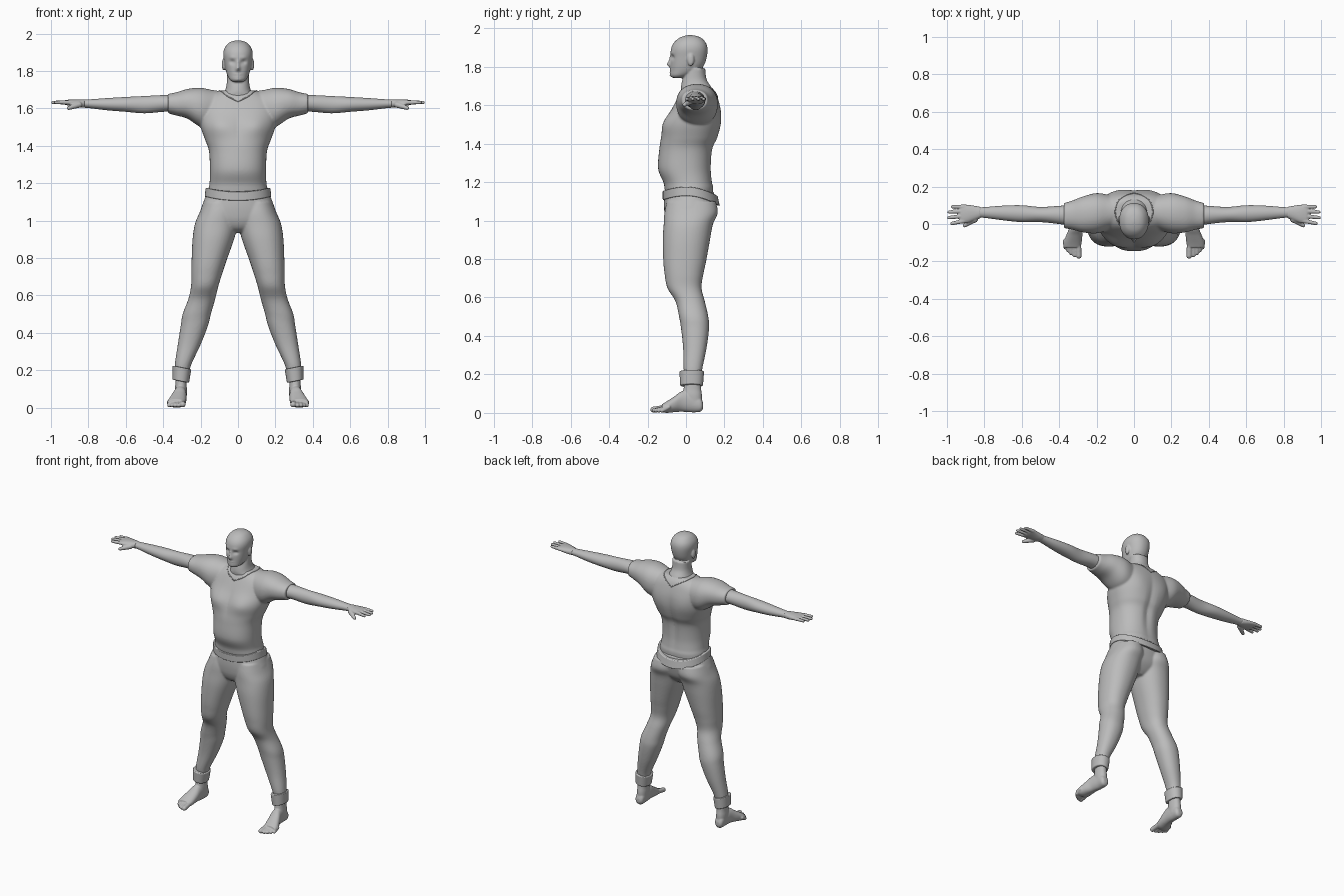
import bpy, bmesh, math
from mathutils import Vector, Matrix
from mathutils.bvhtree import BVHTree

if "Cube" in bpy.data.objects:
    bpy.data.objects.remove(bpy.data.objects["Cube"])

GREY = (0.5, 0.5, 0.5, 1)
clay = bpy.data.materials.new("clay_grey")
clay.use_nodes = True
clay.diffuse_color = GREY
clay.node_tree.nodes["Principled BSDF"].inputs["Base Color"].default_value = GREY


def spline(keys, steps):
    """Catmull-Rom interpolation through key tuples."""
    k = [keys[0]] + list(keys) + [keys[-1]]
    out = []
    for i in range(1, len(k) - 2):
        for s in range(steps):
            t = s / steps
            out.append([b + 0.5 * t * (c - a + t * (2*a - 5*b + 4*c - d + t * (3*(b - c) + d - a)))
                        for a, b, c, d in zip(*k[i - 1:i + 3])])
    return out + [list(keys[-1])]


def loft(bm, axis, keys, mirror=False, power=2.2, segs=40, steps=6):
    """Rings along an axis; key = position, then min/max of the other two axes."""
    others = [i for i in range(3) if i != axis]
    for sign in ((1, -1) if mirror else (1,)):
        rings = []
        for pos, a0, a1, b0, b1 in spline(keys, steps):
            ring = []
            for j in range(segs):
                c, s = math.cos(math.tau * j / segs), math.sin(math.tau * j / segs)
                p = [0, 0, 0]
                p[axis] = pos
                p[others[0]] = (a0 + a1) / 2 + (a1 - a0) / 2 * math.copysign(abs(c) ** (2 / power), c)
                p[others[1]] = (b0 + b1) / 2 + (b1 - b0) / 2 * math.copysign(abs(s) ** (2 / power), s)
                p[0] *= sign
                ring.append(bm.verts.new(p))
            rings.append(ring)
        for r, q in zip(rings, rings[1:]):
            for j in range(segs):
                n = (j + 1) % segs
                bm.faces.new((r[j], r[n], q[n], q[j]))
        bm.faces.new(rings[0])
        bm.faces.new(rings[-1])


def body(keys):
    """Turn (z, half width, front, back) into loft keys."""
    return [(z, -w, w, f, b) for z, w, f, b in keys]


def blob(bm, centre, radii):
    for sign in (1, -1):
        m = Matrix.Translation((sign * centre[0], centre[1], centre[2])) @ Matrix.Diagonal((*radii, 1))
        bmesh.ops.create_icosphere(bm, subdivisions=2, radius=1, matrix=m)


def digit(bm, start, end, r0, r1):
    """Rounded finger or toe, on both sides."""
    a, b = Vector(start), Vector(end)
    for i in range(13):
        t = i / 12
        blob(bm, a.lerp(b, t), [r0 + (r1 - r0) * t] * 3)


def sculpt(bm, bumps, side, mid=0.0):
    """Push the front (-1) or back (1) along y by soft bumps (x, z, width, height, dy)."""
    for v in bm.verts:
        if (v.co.y - mid) * side > 0:
            fade = min(1, abs(v.co.y - mid) / 0.04)
            x, z = v.co.x, v.co.z
            v.co.y += fade * sum(dy * math.exp(-((abs(x) - bx) / w) ** 2 - ((z - bz) / h) ** 2)
                                 for bx, bz, w, h, dy in bumps)


def finish(bm, name, voxel=0, smooth=4, bevel=0):
    bmesh.ops.recalc_face_normals(bm, faces=bm.faces)
    mesh = bpy.data.meshes.new(name)
    bm.to_mesh(mesh)
    bm.free()
    mesh.materials.append(clay)
    ob = bpy.data.objects.new(name, mesh)
    bpy.context.collection.objects.link(ob)
    bpy.ops.object.select_all(action='DESELECT')
    ob.select_set(True)
    bpy.context.view_layer.objects.active = ob
    bpy.ops.object.shade_smooth_by_angle(angle=math.radians(50))
    if voxel:
        m = ob.modifiers.new("blend", 'REMESH')
        m.mode, m.voxel_size, m.use_smooth_shade = 'VOXEL', voxel, True
        m = ob.modifiers.new("soften", 'SMOOTH')
        m.factor, m.iterations = 0.5, smooth
    if bevel:
        m = ob.modifiers.new("round", 'BEVEL')
        m.width, m.segments = bevel, 3
    return ob


# Head, neck and ears
bm = bmesh.new()
loft(bm, 2, body([(1.742, .028, -.07, -.02), (1.755, .045, -.08, .02), (1.78, .058, -.08, .07),
                  (1.81, .067, -.08, .095), (1.85, .074, -.079, .108), (1.89, .079, -.078, .112),
                  (1.92, .073, -.066, .105), (1.945, .055, -.042, .085), (1.958, .034, -.015, .06),
                  (1.964, .008, .01, .03)]), segs=96, steps=10)
sculpt(bm, [(0, 1.812, .011, .014, -.02), (0, 1.838, .008, .02, -.010), (.03, 1.848, .015, .011, .012),
            (.03, 1.872, .02, .008, -.004), (0, 1.782, .02, .005, -.006), (0, 1.770, .018, .004, -.005),
            (0, 1.776, .02, .002, .003), (0, 1.755, .016, .009, -.005)], -1, -.03)
loft(bm, 2, body([(1.62, .09, -.02, .13), (1.67, .088, -.025, .14), (1.695, .07, -.026, .13),
                  (1.735, .06, -.018, .107), (1.79, .06, .0, .1)]))
blob(bm, (.077, .025, 1.835), (.010, .018, .034))
finish(bm, "head_and_neck", .005, 3)

# Shirt: torso with short sleeves
bm = bmesh.new()
loft(bm, 2, body([(1.12, .163, -.105, .14), (1.17, .158, -.112, .143), (1.2, .152, -.118, .137),
                  (1.27, .15, -.145, .132), (1.37, .155, -.139, .14), (1.43, .175, -.13, .165),
                  (1.5, .2, -.113, .181), (1.57, .214, -.078, .181), (1.63, .21, -.048, .168),
                  (1.67, .16, -.025, .152), (1.695, .1, .0, .13)]), power=2.3, segs=64)
sculpt(bm, [(.1, 1.51, .07, .06, -.018), (0, 1.5, .02, .08, .004)], -1)
sculpt(bm, [(0, 1.38, .025, .16, -.012), (.1, 1.53, .06, .07, .006)], 1)
loft(bm, 0, [(.06, .0, .14, 1.5, 1.69), (.13, -.03, .155, 1.49, 1.697), (.2, -.05, .165, 1.5, 1.71),
             (.27, -.045, .148, 1.545, 1.704), (.33, -.03, .125, 1.562, 1.686),
             (.375, -.022, .112, 1.574, 1.678)], mirror=True)
shirt = finish(bm, "shirt", .006, 6)

# Collar: thin hem laid onto the shirt
bpy.context.view_layer.update()
tree = BVHTree.FromObject(shirt, bpy.context.evaluated_depsgraph_get())
half = spline([(0, -.06, 1.645), (.06, -.035, 1.675), (.1, .04, 1.71), (.085, .125, 1.69), (0, .17, 1.64)], 6)
path = half + [(-x, y, z) for x, y, z in half[-2:0:-1]]
curve = bpy.data.curves.new("collar", 'CURVE')
curve.dimensions, curve.bevel_depth = '3D', .003
strand = curve.splines.new('POLY')
strand.points.add(len(path) - 1)
strand.use_cyclic_u = True
for point, p in zip(strand.points, path):
    point.co = (*tree.find_nearest(Vector(p))[0], 1)
curve.materials.append(clay)
bpy.context.collection.objects.link(bpy.data.objects.new("collar", curve))

# Trousers: pelvis and both legs
bm = bmesh.new()
loft(bm, 2, body([(.935, .05, -.05, .07), (.96, .13, -.085, .1), (1.0, .19, -.105, .13),
                  (1.05, .2, -.113, .145), (1.1, .185, -.114, .152), (1.15, .165, -.11, .145)]), segs=64)
loft(bm, 2, [(.16, .265, .335, .0, .075), (.225, .252, .338, -.012, .084), (.337, .2, .322, -.015, .107),
             (.44, .16, .306, -.026, .12), (.5, .145, .296, -.036, .116), (.58, .122, .266, -.055, .098),
             (.65, .105, .251, -.097, .081), (.72, .083, .25, -.111, .09), (.79, .06, .248, -.118, .105),
             (.9, .021, .243, -.121, .125), (.98, .002, .231, -.116, .14), (1.04, .0, .207, -.112, .165),
             (1.1, .01, .183, -.1, .155)], mirror=True)
finish(bm, "trousers", .006, 6)

# Waistband, dipping at the back and the middle of the front
bm = bmesh.new()
loft(bm, 2, body([(1.128, .178, -.121, .163), (1.175, .173, -.121, .153)]), segs=64, steps=2)
for v in bm.verts:
    v.co.z -= .05 * (v.co.y / .16) ** 2 if v.co.y > 0 else .02 * (v.co.y / .12) ** 2
    v.co.y += .012 * max(0, v.co.y / .16) ** 2
finish(bm, "waistband", bevel=.004)

# Rolled trouser cuffs, tilted with the legs
bm = bmesh.new()
loft(bm, 2, [(.14, .262, .35, -.03, .088), (.215, .25, .35, -.034, .094)], mirror=True, steps=2)
for v in bm.verts:
    v.co.z += .2 * (abs(v.co.x) - .3)
finish(bm, "trouser_cuffs", bevel=.005)

# Bare arms
bm = bmesh.new()
loft(bm, 0, [(.34, -.01, .1, 1.582, 1.672), (.4, .0, .097, 1.582, 1.671), (.5, .01, .091, 1.574, 1.666),
             (.6, .01, .1, 1.582, 1.661), (.7, .02, .098, 1.59, 1.655), (.8, .033, .09, 1.602, 1.648),
             (.845, .034, .09, 1.605, 1.647)], mirror=True, power=2)
finish(bm, "arms")

# Hands
bm = bmesh.new()
loft(bm, 0, [(.82, .032, .091, 1.604, 1.648), (.85, .02, .097, 1.605, 1.648), (.89, .006, .103, 1.612, 1.648),
             (.92, .004, .105, 1.618, 1.645), (.93, .012, .098, 1.622, 1.641)], mirror=True)
for y0, y1, tip in ((.016, .003, .973), (.043, .034, .99), (.069, .064, .988), (.092, .092, .97)):
    digit(bm, (.91, y0, 1.632), (tip, y1, 1.632), .0125, .0095)
digit(bm, (.85, .025, 1.62), (.905, -.008, 1.602), .017, .011)
finish(bm, "hands", .004, 2)

# Feet: ankle, sole and toes
bm = bmesh.new()
loft(bm, 2, [(.04, .275, .336, .0, .083), (.09, .273, .338, -.015, .083), (.13, .275, .335, -.012, .078),
             (.2, .272, .335, .0, .075)], mirror=True)
loft(bm, 1, [(.089, .292, .322, .025, .05), (.075, .278, .335, .006, .08), (.03, .275, .338, .003, .11),
             (-.02, .275, .346, .006, .113), (-.06, .276, .362, .004, .086), (-.1, .28, .376, .0, .06),
             (-.125, .286, .376, .004, .045)], mirror=True)
for x, tip, r in ((.298, -.17, .016), (.321, -.166, .012), (.339, -.155, .012), (.355, -.141, .011),
                  (.37, -.125, .011)):
    digit(bm, (x, -.09, .03), (x - .003, tip, r + .001), r, r)
finish(bm, "feet", .004, 3)
